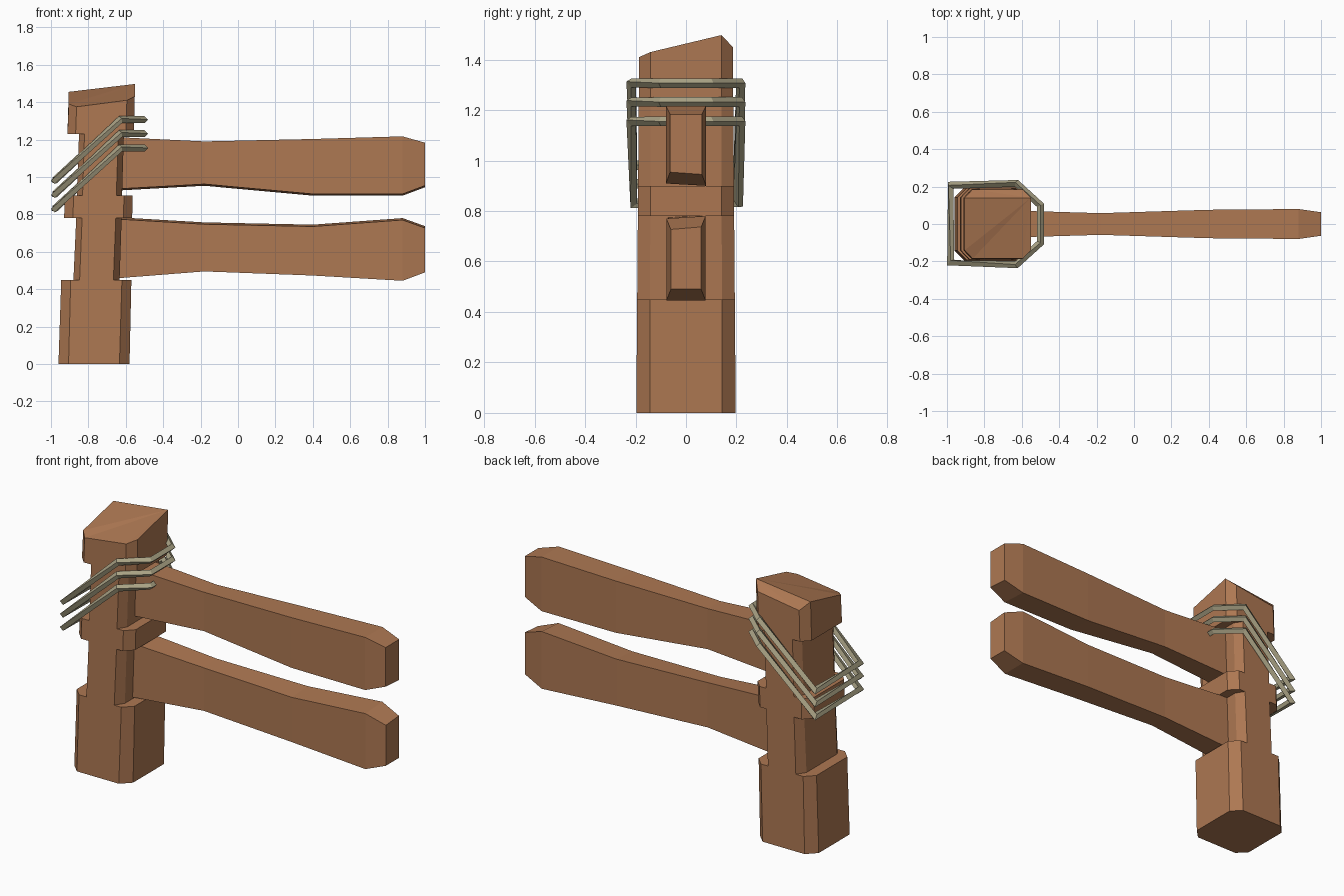
import bpy
from mathutils import Vector

if "Cube" in bpy.data.objects:
    bpy.data.objects.remove(bpy.data.objects["Cube"])


def material(name, rgb):
    m = bpy.data.materials.new(name)
    m.diffuse_color = (*rgb, 1)
    m.use_nodes = True
    m.node_tree.nodes["Principled BSDF"].inputs["Base Color"].default_value = m.diffuse_color
    return m


WOOD = material("warm wood", (0.42, 0.187, 0.085))
ROPE = material("pale rope", (0.41, 0.372, 0.24))


def loft(name, rings, mat, closed=False, caps=()):
    """Skin a list of equal-length rings; caps adds end faces by index."""
    n, m = len(rings[0]), len(rings)
    verts = [p for ring in rings for p in ring]
    faces = []
    for i in range(m if closed else m - 1):
        a, b = i * n, (i + 1) % m * n
        faces += [(a + j, a + (j + 1) % n, b + (j + 1) % n, b + j) for j in range(n)]
    faces += caps
    mesh = bpy.data.meshes.new(name)
    mesh.from_pydata(verts, [], faces)
    mesh.materials.append(mat)
    obj = bpy.data.objects.new(name, mesh)
    bpy.context.collection.objects.link(obj)
    bpy.context.view_layer.objects.active = obj
    bpy.ops.object.select_all(action='DESELECT')
    obj.select_set(True)
    bpy.ops.object.mode_set(mode='EDIT')
    bpy.ops.mesh.select_all(action='SELECT')
    bpy.ops.mesh.normals_make_consistent(inside=False)
    bpy.ops.object.mode_set(mode='OBJECT')
    return obj


# Post: chamfered section, notched on its left and right sides
def post_ring(x0, x1, z, heights=None):
    h = 0.197 - 0.008 * z
    c = 0.054 - 0.006 * z
    cx = c * (x1 - x0) / 0.38
    pts = [(x0 + cx, -h), (x1 - cx, -h), (x1, c - h), (x1, h - c),
           (x1 - cx, h), (x0 + cx, h), (x0, h - c), (x0, c - h)]
    return [(x, y, heights[i] if heights else z) for i, (x, y) in enumerate(pts)]


levels = [(-0.96, -0.58, 0), (-0.945, -0.57, 0.45),
          (-0.88, -0.633, 0.45), (-0.865, -0.622, 0.78),
          (-0.93, -0.566, 0.78), (-0.925, -0.563, 0.90),
          (-0.862, -0.62, 0.90), (-0.85, -0.61, 1.23),
          (-0.912, -0.556, 1.23)]
rings = [post_ring(*lv) for lv in levels]
rings.append(post_ring(-0.905, -0.552, 1.43,
                       (1.375, 1.41, 1.43, 1.497, 1.45, 1.41, 1.455, 1.39)))
t = (len(rings) - 1) * 8
top = [(t + 3, t + (3 + k) % 8, t + (4 + k) % 8) for k in range(1, 7)]
loft("post", rings, WOOD, caps=[tuple(range(7, -1, -1))] + top)


# Rails: hand-hewn planks with a tapered free end
def rail(name, stations, front_top, front_bottom):
    rs = []
    for x, hw, lo, hi in stations:
        rs.append([(x, -hw, lo + front_bottom), (x, hw, lo),
                   (x, hw, hi), (x, -hw, hi - front_top)])
    e = 4 * (len(rs) - 1)
    loft(name, rs, WOOD, caps=[(3, 2, 1, 0), (e, e + 1, e + 2, e + 3)])


rail("lower_rail", [(-0.65, 0.072, 0.458, 0.785), (-0.18, 0.058, 0.495, 0.757),
                    (0.40, 0.073, 0.473, 0.745), (0.88, 0.078, 0.445, 0.78),
                    (1.0, 0.06, 0.49, 0.737)], 0.010, 0.0)
rail("upper_rail", [(-0.65, 0.072, 0.927, 1.213), (-0.18, 0.058, 0.953, 1.19),
                    (0.40, 0.076, 0.90, 1.203), (0.88, 0.08, 0.90, 1.217),
                    (1.0, 0.063, 0.945, 1.183)], 0.0, 0.009)


# Rope loops: diamond section swept round a closed path with mitred corners
def rope(name, z, r=0.019):
    path = [Vector(p) for p in (
        (-0.50, -0.10, z), (-0.50, 0.10, z), (-0.628, 0.217, z),
        (-0.98, 0.207, z - 0.325), (-0.98, -0.207, z - 0.325), (-0.628, -0.217, z))]
    rs = []
    for i, p in enumerate(path):
        d1 = (p - path[i - 1]).normalized()
        d2 = (path[(i + 1) % 6] - p).normalized()
        n = d1 + d2
        side = d1.cross(Vector((0, 0, 1))).normalized()
        up = side.cross(d1)
        rs.append([tuple(p + o - d1 * (o.dot(n) / d1.dot(n)))
                   for o in (side * r, up * r, -side * r, -up * r)])
    loft(name, rs, ROPE, closed=True)


for label, z in (("top", 1.307), ("middle", 1.232), ("bottom", 1.155)):
    rope(label + "_rope_loop", z)
